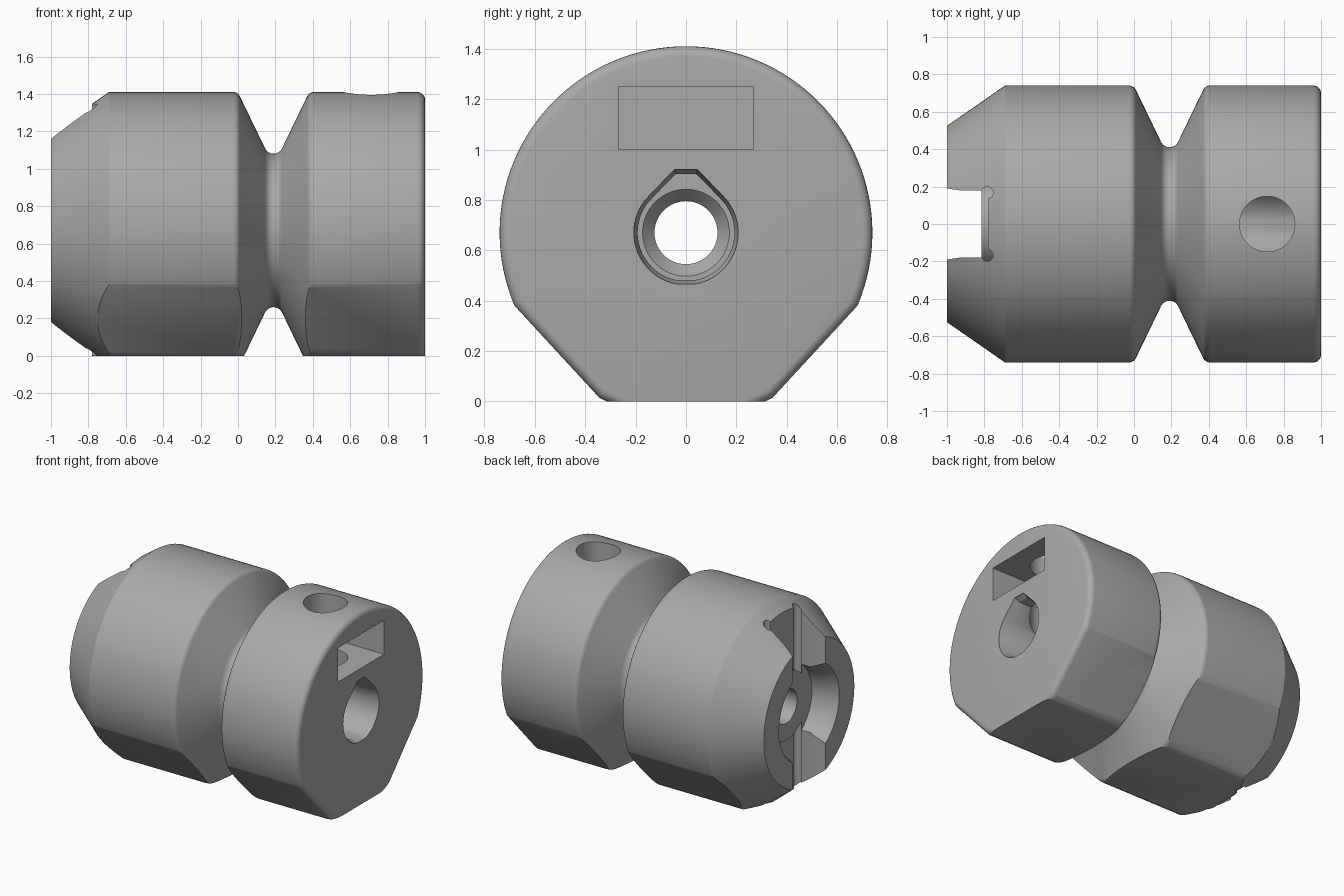
import bpy, bmesh, math
from mathutils import Vector, Matrix

if "Cube" in bpy.data.objects:
    bpy.data.objects.remove(bpy.data.objects["Cube"])

CZ = 0.67  # height of the hub axis
grey = bpy.data.materials.new("mid grey")
grey.diffuse_color = (0.4, 0.4, 0.4, 1)
grey.use_nodes = True
grey.node_tree.nodes["Principled BSDF"].inputs["Base Color"].default_value = grey.diffuse_color


def make(name, bm):
    bmesh.ops.recalc_face_normals(bm, faces=bm.faces)
    me = bpy.data.meshes.new(name)
    bm.to_mesh(me)
    bm.free()
    me.materials.append(grey)
    ob = bpy.data.objects.new(name, me)
    bpy.context.collection.objects.link(ob)
    return ob


def loft(rings):
    """Closed skin through rings of equal point count."""
    bm = bmesh.new()
    vs = [[bm.verts.new(p) for p in r] for r in rings]
    n = len(vs[0])
    for a, b in zip(vs, vs[1:]):
        for i in range(n):
            j = (i + 1) % n
            bm.faces.new((a[i], a[j], b[j], b[i]))
    bm.faces.new(vs[0])
    bm.faces.new(vs[-1][::-1])
    return bm


def turned(profile, n=64):
    """Solid of (x, radius) points turned about the hub axis."""
    return loft([[(x, r * math.sin(2 * math.pi * i / n), CZ + r * math.cos(2 * math.pi * i / n))
                  for i in range(n)] for x, r in profile])


def box(x0, x1, y, z0, z1):
    return loft([[(x, -y, z0), (x, y, z0), (x, y, z1), (x, -y, z1)] for x in (x0, x1)])


def upright(x, y, r, z0, z1, n=48):
    return loft([[(x + r * math.cos(2 * math.pi * i / n), y + r * math.sin(2 * math.pi * i / n), z)
                  for i in range(n)] for z in (z0, z1)])


def arc(cx, cr, rad, a0, a1, steps=5):
    return [(cx + rad * math.cos(math.radians(a0 + (a1 - a0) * i / steps)),
             cr + rad * math.sin(math.radians(a0 + (a1 - a0) * i / steps))) for i in range(steps + 1)]


# Hub body: tapered nose, belt groove and rounded rims
profile = [(-1, 0.525), (-0.69, 0.74)]
profile += arc(-0.026, 0.70, 0.04, 90, 28)
profile += arc(0.19, 0.46, 0.05, 208, 332, 8)
profile += arc(0.406, 0.70, 0.04, 152, 90)
profile += arc(0.96, 0.70, 0.04, 90, 0)
bm = turned(profile, 128)

# Flats: the base and two slanted sides with rounded end edges
planes = [(Vector((0, 0, -1)), Vector((0, 0, 0)))]
for s in (-1, 1):
    n = Vector((0, s * 0.735, -0.678)).normalized()
    centre = Vector((0.96, 0, CZ)) + n * 0.657
    for deg in (0, 18, 36, 54, 72):
        t = math.radians(deg)
        d = n * math.cos(t) + Vector((math.sin(t), 0, 0))
        planes.append((d, centre + d * 0.04))
for n, co in planes:
    res = bmesh.ops.bisect_plane(bm, geom=bm.verts[:] + bm.edges[:] + bm.faces[:], dist=1e-6,
                                 plane_co=co, plane_no=n, clear_outer=True)
    rim = [e for e in bm.edges if e.is_boundary]
    bmesh.ops.holes_fill(bm, edges=rim, sides=0)
body = make("hub_body", bm)


def boolean(cutter, op='DIFFERENCE'):
    m = body.modifiers.new("cut", 'BOOLEAN')
    m.object, m.operation, m.solver = cutter, op, 'EXACT'
    bpy.context.view_layer.objects.active = body
    bpy.ops.object.modifier_apply(modifier=m.name)
    bpy.data.objects.remove(cutter)


# Coupling slot across the nose, relieved corners and round recess
boolean(make("slot", loft([[(x, -y, -0.2), (x, y, -0.2), (x, y, 1.6), (x, -y, 1.6)]
                           for x, y in ((-1.1, 0.193), (-1.0, 0.19), (-0.92, 0.178), (-0.78, 0.178))])))
for s in (-1, 1):
    boolean(make("corner_relief", upright(-0.784, s * 0.168, 0.031, -0.2, 1.6, 24)))
boolean(make("recess", turned([(-1.05, 0.36), (-1.0, 0.35), (-0.89, 0.30), (-0.813, 0.30)])))
boolean(make("boss", turned([(-0.815, 0.25), (-0.74, 0.25)])), 'UNION')

# Shaft bore through the axis
boolean(make("bore", turned([(-1.2, 0.125), (1.2, 0.125)])))


# Keyed socket in the end face: round sides, flat bottom, pointed top with a flat
def socket_ring(x, r, key):
    pts = []
    for i in range(72):
        a = 2 * math.pi * i / 72
        y, z = math.sin(a), math.cos(a)
        t = math.radians(46)
        slant = math.cos(t)
        reach = r
        if key and z > slant:
            reach = r / (abs(y) * math.sin(t) + z * math.cos(t))  # tangent slants
            reach = min(reach, r * 1.21 / z)
        if z < -0.97:
            reach = min(reach, r * 0.98 / -z)
        pts.append((x, y * reach, CZ + z * reach))
    return pts


boolean(make("socket", loft([socket_ring(1.05, 0.207, True), socket_ring(0.99, 0.207, True),
                             socket_ring(0.96, 0.192, True), socket_ring(0.42, 0.192, True)])))
boolean(make("socket_cone", turned([(0.44, 0.19), (0.36, 0.12)])))

# Nut pocket and clamping screw hole
boolean(make("nut_pocket", box(0.44, 1.1, 0.268, 1.0, 1.25)))
boolean(make("screw_hole", upright(0.712, 0, 0.148, 0.7, 1.6)))

for o in bpy.context.selected_objects:
    o.select_set(False)
body.select_set(True)
bpy.context.view_layer.objects.active = body
bpy.ops.object.shade_smooth_by_angle(angle=math.radians(30))
